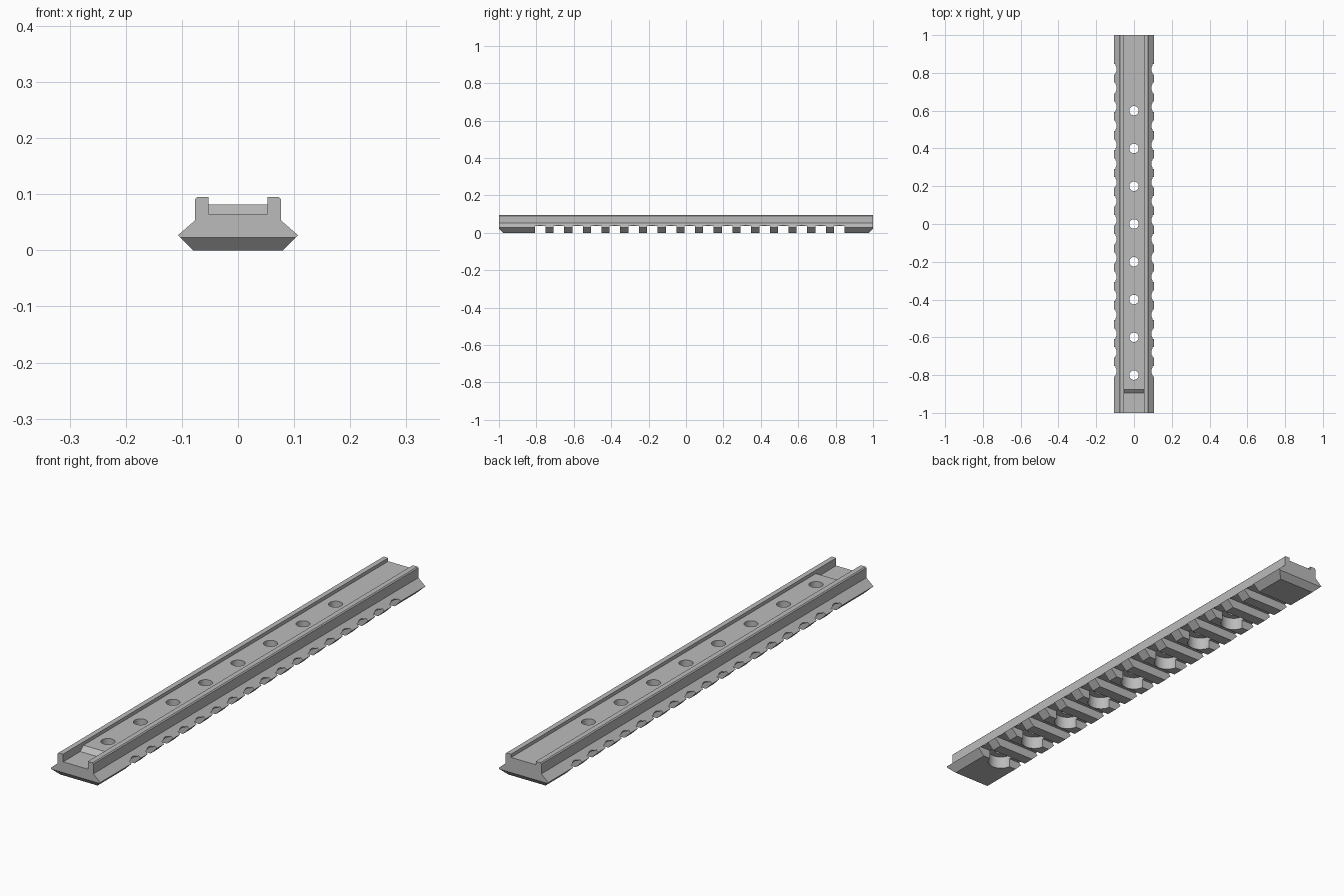
import bpy, bmesh, math
from mathutils import Vector, Matrix

cube = bpy.data.objects.get("Cube")
if cube:
    bpy.data.objects.remove(cube, do_unlink=True)

# Single bare metal colour
metal = bpy.data.materials.new("grey_metal")
metal.use_nodes = True
GREY = (0.5, 0.5, 0.5, 1)
metal.diffuse_color = GREY
metal.node_tree.nodes["Principled BSDF"].inputs["Base Color"].default_value = GREY


def finish(bm, name):
    bmesh.ops.recalc_face_normals(bm, faces=bm.faces)
    mesh = bpy.data.meshes.new(name)
    bm.to_mesh(mesh)
    bm.free()
    mesh.materials.append(metal)
    obj = bpy.data.objects.new(name, mesh)
    bpy.context.collection.objects.link(obj)
    return obj


def add_prism(bm, start, offset):
    """Extrude a closed outline of 3D points along an offset."""
    face = bm.faces.new([bm.verts.new(p) for p in start])
    moved = bmesh.ops.extrude_face_region(bm, geom=[face])["geom"]
    verts = [g for g in moved if isinstance(g, bmesh.types.BMVert)]
    bmesh.ops.translate(bm, verts=verts, vec=Vector(offset))


def add_cylinder(bm, x, y, z0, z1, radius):
    bmesh.ops.create_cone(bm, cap_ends=True, segments=32, radius1=radius,
                          radius2=radius, depth=z1 - z0,
                          matrix=Matrix.Translation((x, y, (z0 + z1) / 2)))


def cut(target, bm, name):
    """Subtract the cutter mesh from the target and discard it."""
    cutter = finish(bm, name)
    cutter.hide_render = True
    mod = target.modifiers.new(name, "BOOLEAN")
    mod.operation = "DIFFERENCE"
    mod.solver = "EXACT"
    mod.object = cutter
    bpy.context.view_layer.objects.active = target
    bpy.ops.object.modifier_apply(modifier=name)
    bpy.data.objects.remove(cutter, do_unlink=True)


# Rail body: dovetail below, two raised lips above
half = [(0.08, 0), (0.107, 0.027), (0.078, 0.053), (0.077, 0.091),
        (0.073, 0.095), (0.053, 0.095), (0.053, 0.082)]
half[2] = (0.077, 0.053)
outline = half + [(-x, z) for x, z in reversed(half)]
bm = bmesh.new()
add_prism(bm, [(x, -1, z) for x, z in outline], (0, 2, 0))
rail = finish(bm, "rail")

# Bevelled lower edge at both ends
bm = bmesh.new()
for s in (-1, 1):
    wedge = [(1.044, 0.069), (0.956, -0.023), (1.044, -0.023)]
    add_prism(bm, [(-0.2, s * y, z) for y, z in wedge], (0.4, 0, 0))
cut(rail, bm, "end_bevels")

# Lowered channel floor with a ramp at the front end
bm = bmesh.new()
step = [(-1.1, 0.065), (-0.895, 0.065), (-0.875, 0.082), (-0.875, 0.12), (-1.1, 0.12)]
add_prism(bm, [(-0.053, y, z) for y, z in step], (0.106, 0, 0))
cut(rail, bm, "front_recess")

# Cross slots along the underside
slot_centres = [-0.78 + 0.1 * i for i in range(17)]
bm = bmesh.new()
for y in slot_centres:
    slot = [(y - 0.028, -0.02), (y + 0.028, -0.02), (y + 0.028, 0.035), (y - 0.028, 0.035)]
    add_prism(bm, [(-0.2, a, z) for a, z in slot], (0.4, 0, 0))
cut(rail, bm, "cross_slots")

# Rounded scallops where the slots meet the side edges
bm = bmesh.new()
for y in slot_centres:
    for s in (-1, 1):
        add_cylinder(bm, s * 0.124, y, -0.02, 0.07, 0.0325)
cut(rail, bm, "edge_scallops")

# Screw holes, with wide counterbores from below
for name, radius, top in (("counterbores", 0.05, 0.05), ("screw_holes", 0.025, 0.12)):
    bm = bmesh.new()
    for i in range(8):
        add_cylinder(bm, 0, -0.8 + 0.2 * i, -0.02, top, radius)
    cut(rail, bm, name)

# Smooth the bores, keep machined edges crisp
bpy.ops.object.select_all(action="DESELECT")
rail.select_set(True)
bpy.context.view_layer.objects.active = rail
bpy.ops.object.shade_smooth_by_angle(angle=math.radians(25))
